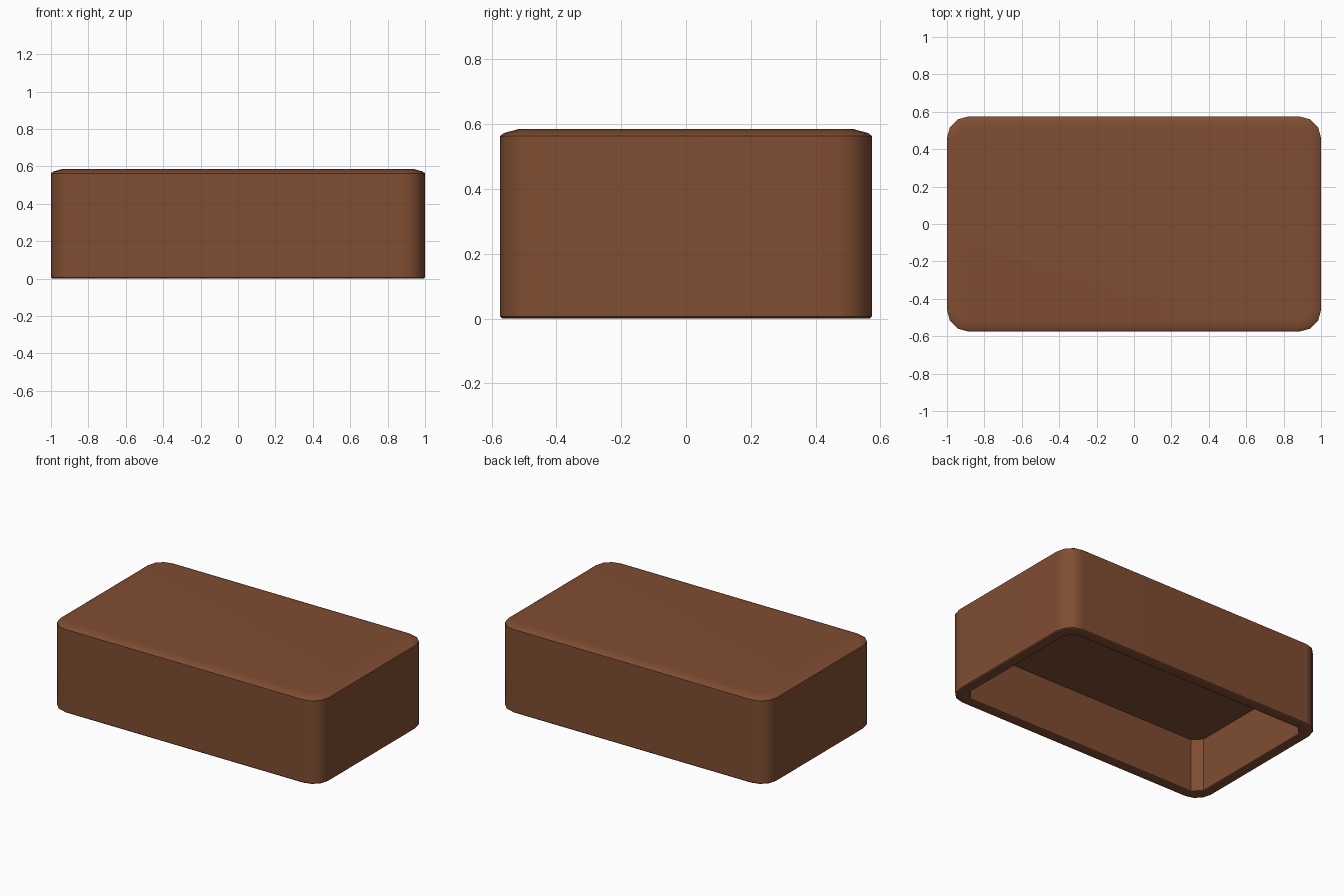
import bpy, bmesh, math

if "Cube" in bpy.data.objects:
    bpy.data.objects.remove(bpy.data.objects["Cube"])

HX, HY = 1.0, 0.575          # outer half sizes
SEG = 3                      # sides per rounded corner


def ring(bm, inset, radius, z, chamfer=False):
    """Rounded (or chamfered) rectangle loop of vertices at height z."""
    hx, hy = HX - inset, HY - inset
    verts = []
    for k, (sx, sy) in enumerate([(1, 1), (-1, 1), (-1, -1), (1, -1)]):
        cx, cy = sx * (hx - radius), sy * (hy - radius)
        a0 = k * math.pi / 2
        for i in range(SEG + 1):
            t = i / SEG
            if chamfer:
                ux = math.cos(a0) * (1 - t) - math.sin(a0) * t
                uy = math.sin(a0) * (1 - t) + math.cos(a0) * t
            else:
                ux, uy = math.cos(a0 + t * math.pi / 2), math.sin(a0 + t * math.pi / 2)
            verts.append(bm.verts.new((cx + radius * ux, cy + radius * uy, z)))
    return verts


bm = bmesh.new()
# from the ceiling of the hollow, down over the rim, up the outside to the top
rings = [
    ring(bm, 0.070, 0.055, 0.365, True),
    ring(bm, 0.070, 0.055, 0.005, True),
    ring(bm, 0.062, 0.058, 0.0, True),
    ring(bm, 0.008, 0.110, 0.0),
    ring(bm, 0.0, 0.115, 0.007),
    ring(bm, 0.0, 0.115, 0.563),
    ring(bm, 0.013, 0.107, 0.573),
    ring(bm, 0.058, 0.075, 0.585),
]
n = len(rings[0])
for a, b in zip(rings, rings[1:]):
    for i in range(n):
        j = (i + 1) % n
        bm.faces.new((a[i], a[j], b[j], b[i]))
bm.faces.new(rings[0])
bm.faces.new(rings[-1])
bmesh.ops.recalc_face_normals(bm, faces=bm.faces[:])

mesh = bpy.data.meshes.new("box_shell")
bm.to_mesh(mesh)
bm.free()
shell = bpy.data.objects.new("box_shell", mesh)
bpy.context.collection.objects.link(shell)

# brown colour
brown = bpy.data.materials.new("brown")
brown.diffuse_color = (0.216, 0.074, 0.032, 1)
brown.use_nodes = True
brown.node_tree.nodes["Principled BSDF"].inputs["Base Color"].default_value = brown.diffuse_color
mesh.materials.append(brown)

# smooth corners, flat walls
bpy.context.view_layer.objects.active = shell
shell.select_set(True)
bpy.ops.object.shade_smooth_by_angle(angle=math.radians(44))
wn = shell.modifiers.new("flat_walls", 'WEIGHTED_NORMAL')
wn.keep_sharp = True
